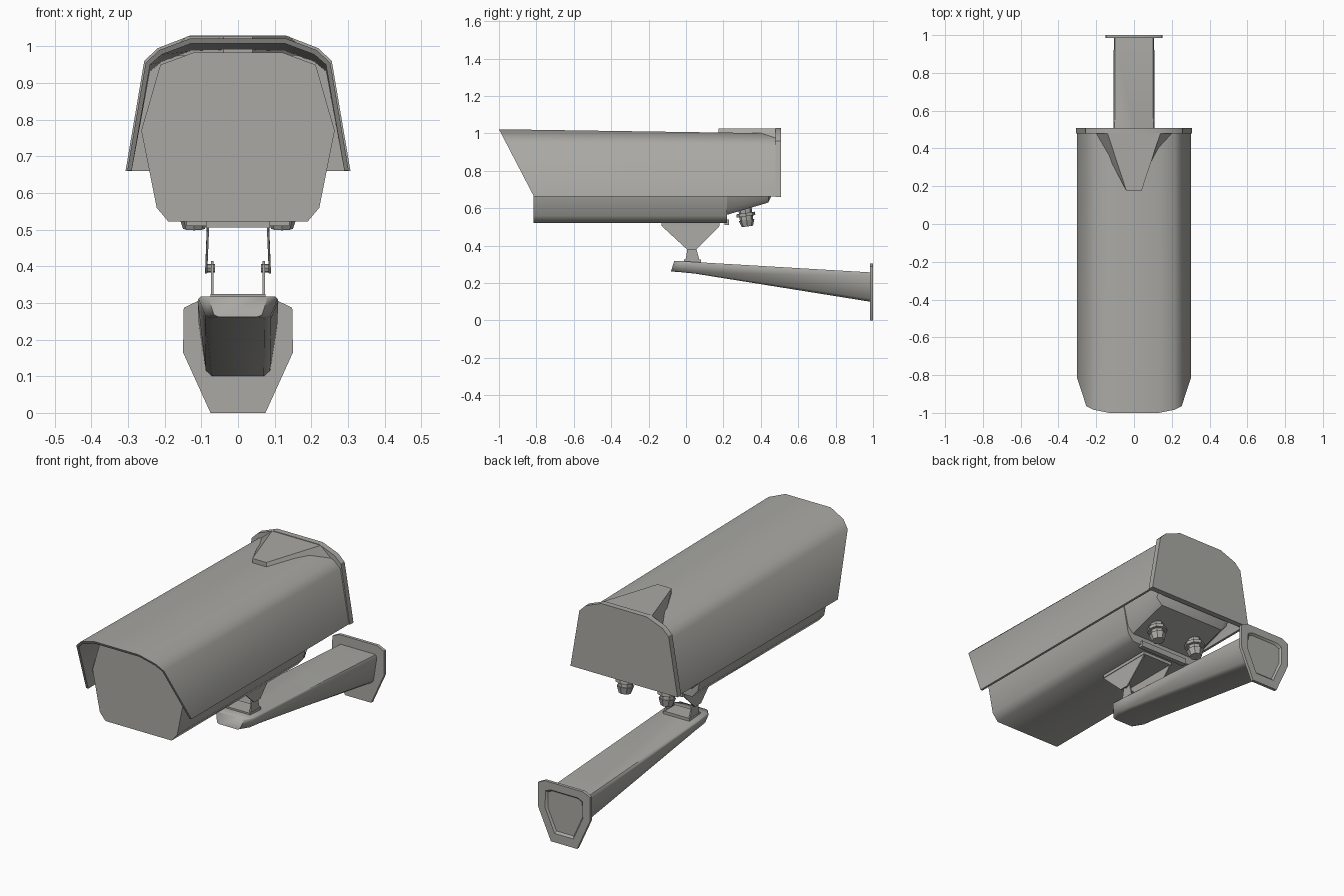
import bpy, bmesh, math
from mathutils import Matrix

if "Cube" in bpy.data.objects:
    bpy.data.objects.remove(bpy.data.objects["Cube"])

grey = bpy.data.materials.new("warm grey metal")
grey.diffuse_color = (0.40, 0.395, 0.37, 1)
grey.use_nodes = True
grey.node_tree.nodes["Principled BSDF"].inputs["Base Color"].default_value = grey.diffuse_color


def finish(name, bm, angle=35):
    bmesh.ops.recalc_face_normals(bm, faces=bm.faces)
    me = bpy.data.meshes.new(name)
    bm.to_mesh(me)
    bm.free()
    me.materials.append(grey)
    ob = bpy.data.objects.new(name, me)
    bpy.context.collection.objects.link(ob)
    bpy.context.view_layer.objects.active = ob
    ob.select_set(True)
    bpy.ops.object.shade_smooth_by_angle(angle=math.radians(angle))
    ob.select_set(False)
    return ob


def loft(name, rings, angle=35):
    """Skin a list of equal-length closed rings and cap both ends."""
    bm = bmesh.new()
    vs = [[bm.verts.new(p) for p in r] for r in rings]
    n = len(rings[0])
    for a, b in zip(vs, vs[1:]):
        for i in range(n):
            j = (i + 1) % n
            bm.faces.new((a[i], a[j], b[j], b[i]))
    bm.faces.new(vs[0])
    bm.faces.new(vs[-1])
    return finish(name, bm, angle)


def mirror(half):
    """Half profile of (x, z), ordered bottom to top, to a full outline."""
    return half + [(-x, z) for x, z in reversed(half)]


def along_y(prof, y):
    return [(x, y, z) for x, z in prof]


def side_plate(name, x0, x1, prof):
    """Plate cut from a (y, z) outline."""
    return loft(name, [[(x0, y, z) for y, z in prof], [(x1, y, z) for y, z in prof]])


# Camera body: faceted tube under the sunshield
body = mirror([(0.19, 0.522), (0.222, 0.56), (0.264, 0.77), (0.212, 0.95), (0.12, 0.984)])
loft("camera_body", [along_y(body, -0.815), along_y(body, 0.22)], 50)

# Rear of the body, with a rising underside
def lifted(z0):
    return mirror([(0.19, z0), (0.222, z0 + 0.03), (0.262, 0.77), (0.205, 0.945), (0.10, 0.97)])
loft("rear_body", [along_y(lifted(0.565), 0.22), along_y(lifted(0.63), 0.44),
                   along_y(lifted(0.67), 0.46)])
side_plate("rear_lip", -0.14, 0.14, [(0.205, 0.51), (0.23, 0.51), (0.23, 0.54), (0.205, 0.54)])

# Sunshield: thin shell with a raked front edge and slightly sloping roof
outer = mirror([(0.302, 0.662), (0.252, 0.955), (0.215, 0.99), (0.13, 1.022)])
inner = mirror([(0.290, 0.662), (0.240, 0.950), (0.208, 0.978), (0.128, 1.008)])
shell = outer + inner[::-1]
front = [(x, -1 + (1.022 - z) * 0.52, z) for x, z in shell]
back = [(x, 0.485, z - 0.022 * max(0, (z - 0.66) / 0.36)) for x, z in shell]
loft("sunshield", [front, back], 50)

# Rear cap and raised wedge on the roof
cap = mirror([(0.307, 0.66), (0.256, 0.96), (0.22, 0.995), (0.13, 1.03)])
loft("rear_cap", [along_y(cap, 0.478), along_y(cap, 0.508)])
def wedge(w, z):
    return [(-0.04, 0.175, z), (0.04, 0.175, z), (w, 0.48, z), (-w, 0.48, z)]
loft("roof_wedge", [wedge(0.20, 0.975), wedge(0.14, 1.027)])

# Cable glands under the rear panel
for side in (-1, 1):
    bm = bmesh.new()
    tilt = Matrix.Translation((side * 0.12, 0.315, 0.60)) @ Matrix.Rotation(math.radians(8), 4, 'X')
    for z, r1, r2, h in ((-0.01, 0.036, 0.036, 0.05), (-0.035, 0.05, 0.05, 0.018),
                         (-0.058, 0.036, 0.036, 0.03), (-0.081, 0.030, 0.042, 0.035)):
        bmesh.ops.create_cone(bm, cap_ends=True, segments=8, radius1=r1, radius2=r2,
                              depth=h, matrix=tilt @ Matrix.Translation((0, 0, z)))
    finish("cable_gland", bm)

# Tilt bracket: plate under the body with two triangular cheeks
side_plate("bracket_top_plate", -0.088, 0.088,
           [(-0.13, 0.506), (0.18, 0.506), (0.18, 0.523), (-0.13, 0.523)])
for s in (-1, 1):
    loft("bracket_cheek", [
        [(s * (x + dx), y, z) for x, y, z in
         ((0.082, -0.13, 0.515), (0.082, 0.18, 0.515), (0.082, 0.175, 0.50),
          (0.087, 0.055, 0.38), (0.087, 0.005, 0.38), (0.082, -0.125, 0.50))]
        for dx in (-0.003, 0.003)])
    # Lower fork cheek and pivot bolt
    a, b = sorted((s * 0.067, s * 0.074))
    side_plate("fork_cheek", a, b,
               [(-0.005, 0.31), (0.075, 0.31), (0.05, 0.405), (0.03, 0.415), (0.012, 0.405)])
    bm = bmesh.new()
    bmesh.ops.create_cone(bm, cap_ends=True, segments=8, radius1=0.012, radius2=0.012, depth=0.026,
                          matrix=Matrix.Translation((s * 0.076, 0.03, 0.395)) @
                          Matrix.Rotation(math.pi / 2, 4, 'Y'))
    finish("pivot_bolt", bm)
side_plate("fork_base", -0.075, 0.075, [(-0.01, 0.305), (0.08, 0.305), (0.08, 0.325), (-0.01, 0.325)])

# Wall arm: rounded trough section, deepening towards the wall
def arm_ring(y, bottom, top, w):
    d = top - bottom
    half = [(w * 0.66, bottom), (w * 0.82, bottom + d * 0.1), (w, top - d * 0.12), (w * 0.94, top)]
    return along_y(mirror(half), y)
nose = arm_ring(-0.08, 0.262, 0.318, 0.08)
nose = [(x, y + (z - 0.262) * 0.3, z) for x, y, z in nose]
loft("wall_arm", [nose, arm_ring(-0.03, 0.258, 0.318, 0.108), arm_ring(0.05, 0.25, 0.312, 0.11),
                  arm_ring(0.985, 0.10, 0.257, 0.107)], 60)

# Wall flange with a shallow recess on its back
flange = mirror([(0.075, 0.0), (0.15, 0.165), (0.148, 0.287), (0.11, 0.305)])
def shrink(k):
    return [(x * k, 0.165 + (z - 0.165) * k) for x, z in flange]
loft("wall_flange", [along_y(flange, 0.984), along_y(flange, 1.0),
                     along_y(shrink(0.72), 1.0), along_y(shrink(0.66), 0.99)])
